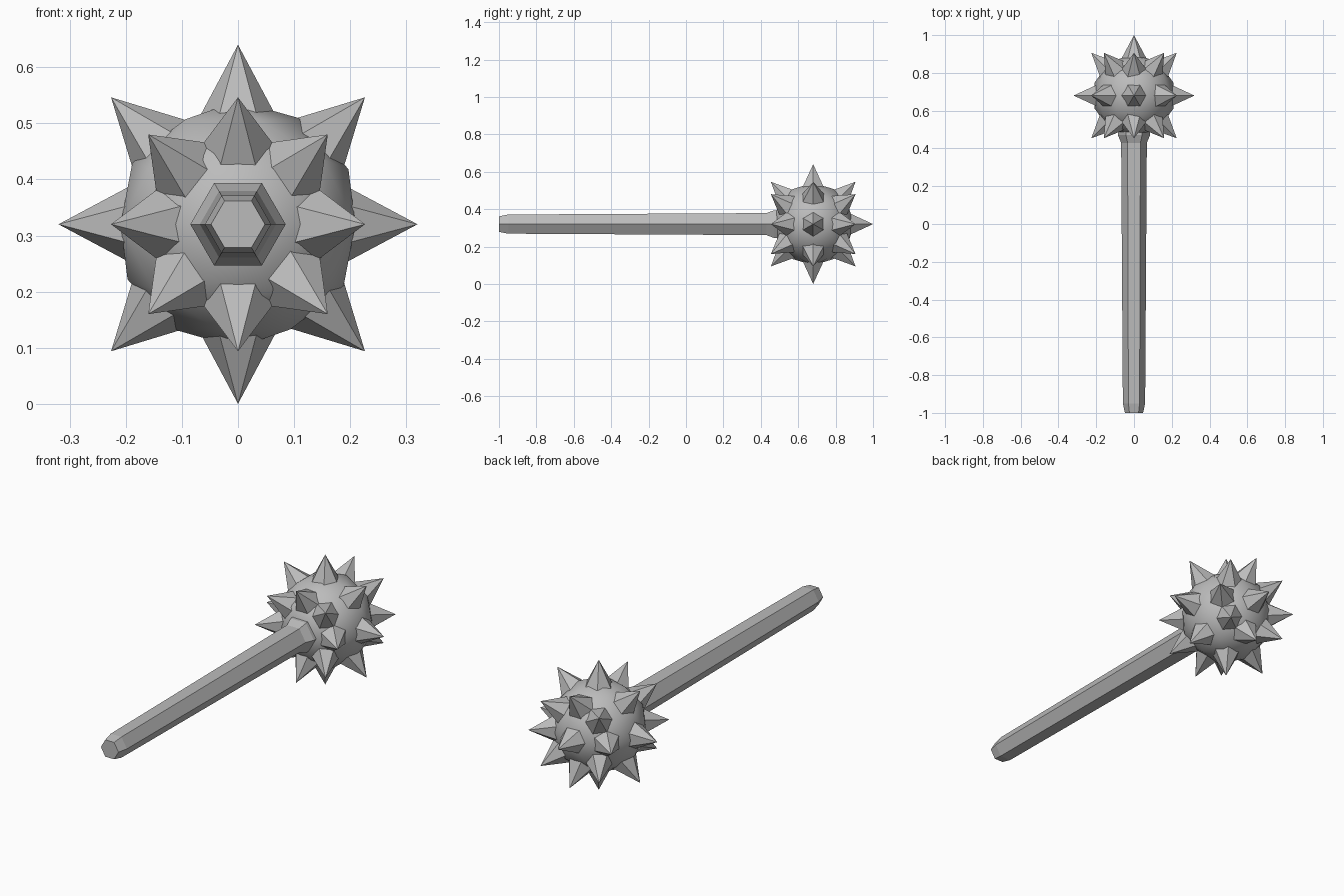
import bpy, bmesh, math
from mathutils import Matrix, Vector

cube = bpy.data.objects.get("Cube")
if cube:
    bpy.data.objects.remove(cube, do_unlink=True)

CENTRE = Vector((0, 0.68, 0.32))
REACH = 0.32

steel = bpy.data.materials.new("grey_steel")
steel.use_nodes = True
grey = (0.5, 0.5, 0.5, 1)
steel.diffuse_color = grey
steel.node_tree.nodes["Principled BSDF"].inputs["Base Color"].default_value = grey


def make_object(name, bm, smooth=False):
    bmesh.ops.recalc_face_normals(bm, faces=bm.faces[:])
    for face in bm.faces:
        face.smooth = smooth
    mesh = bpy.data.meshes.new(name)
    bm.to_mesh(mesh)
    bm.free()
    mesh.materials.append(steel)
    obj = bpy.data.objects.new(name, mesh)
    bpy.context.collection.objects.link(obj)
    return obj


# Round head
bm = bmesh.new()
bmesh.ops.create_icosphere(bm, subdivisions=2, radius=0.22,
                           matrix=Matrix.Translation(CENTRE))
make_object("head", bm, smooth=True)


# Six-sided spikes: one at the far pole, eight on each of two rings
def add_spike(name, polar, turn):
    bm = bmesh.new()
    base = 0.17
    place = (Matrix.Translation(CENTRE) @ Matrix.Rotation(turn, 4, "Y")
             @ Matrix.Rotation(polar, 4, "X")
             @ Matrix.Translation((0, 0, (base + REACH) / 2)))
    bmesh.ops.create_cone(bm, cap_ends=True, segments=6, radius1=0.08, radius2=0,
                          depth=REACH - base,
                          matrix=place @ Matrix.Rotation(math.pi / 2, 4, "Z"))
    make_object(name, bm)


add_spike("tip_spike", -math.pi / 2, 0)
for i in range(8):
    turn = i * math.pi / 4
    add_spike(f"middle_spike_{i + 1}", 0, turn)
    add_spike(f"front_spike_{i + 1}", math.pi / 4, turn)
    add_spike(f"back_spike_{i + 1}", -math.pi / 4, turn)

# Hexagonal handle, bevelled at the grip end and flared into the head
bm = bmesh.new()
rings = []
for y, radius in ((-1, 0.048), (-0.95, 0.059), (0.43, 0.068), (0.47, 0.085), (0.55, 0.085)):
    rings.append([bm.verts.new((radius * math.cos(i * math.pi / 3), y,
                                CENTRE.z + radius * math.sin(i * math.pi / 3)))
                  for i in range(6)])
for a, b in zip(rings, rings[1:]):
    for i in range(6):
        j = (i + 1) % 6
        bm.faces.new((a[i], a[j], b[j], b[i]))
bm.faces.new(rings[0])
bm.faces.new(rings[-1])
make_object("handle", bm)
